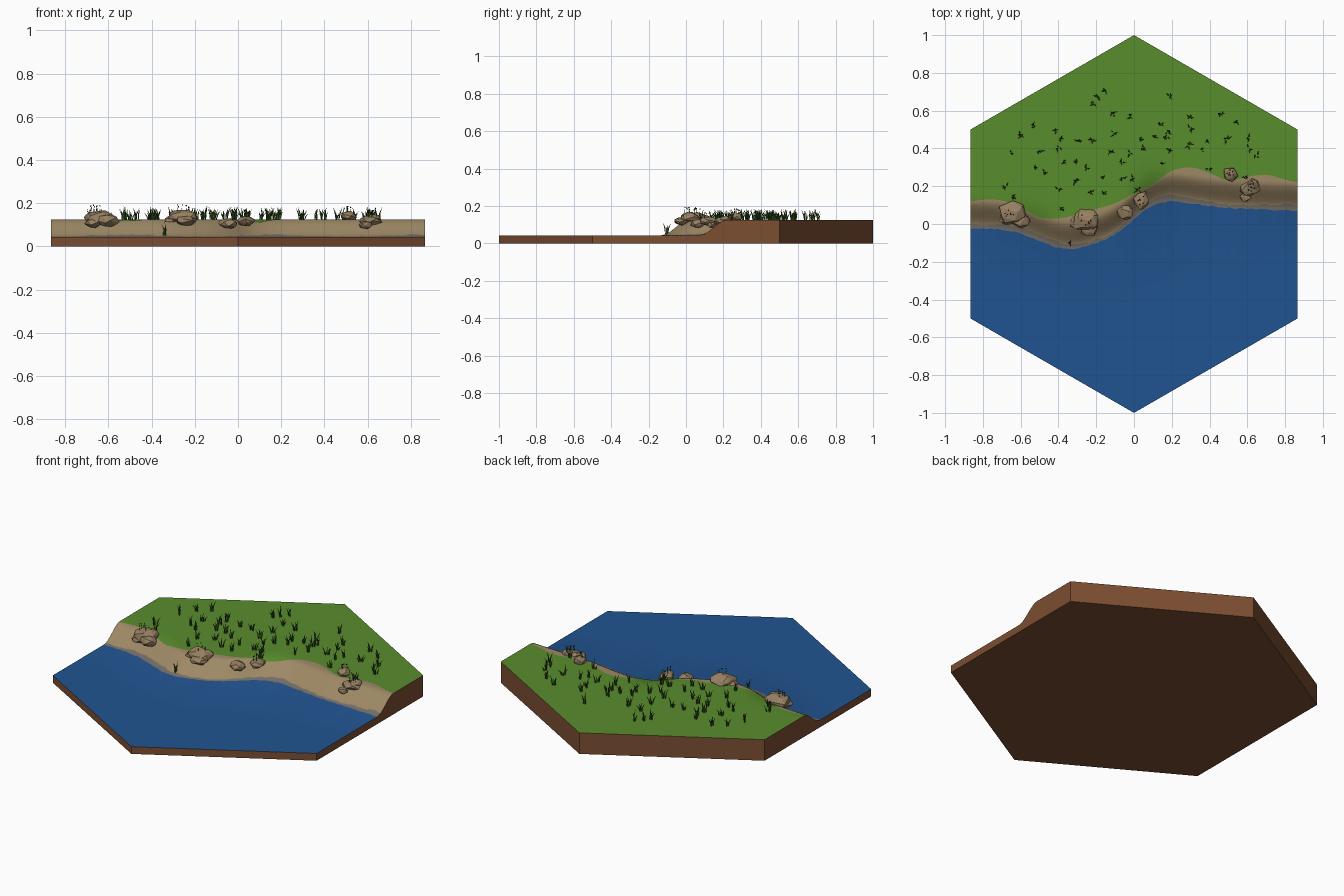
import bpy, bmesh, math, random
from mathutils import Vector

if "Cube" in bpy.data.objects:
    bpy.data.objects.remove(bpy.data.objects["Cube"])
random.seed(7)


def material(name, r, g, b):
    lin = lambda c: ((c / 255 + 0.055) / 1.055) ** 2.4
    m = bpy.data.materials.new(name)
    m.diffuse_color = (lin(r), lin(g), lin(b), 1)
    m.use_nodes = True
    m.node_tree.nodes["Principled BSDF"].inputs["Base Color"].default_value = m.diffuse_color
    return m


WATER = material("water blue", 33, 84, 145)
WET = material("wet sand", 118, 112, 104)
SAND = material("sand", 158, 137, 102)
GRASS = material("grass green", 88, 140, 44)
SOIL = material("soil brown", 124, 78, 50)
ROCK = material("rock tan", 150, 128, 98)
BLADE = material("blade green", 56, 90, 30)
SEED = material("dark seed", 40, 42, 24)


def finish(bm, name, mats):
    me = bpy.data.meshes.new(name)
    bm.to_mesh(me)
    bm.free()
    for m in mats:
        me.materials.append(m)
    ob = bpy.data.objects.new(name, me)
    bpy.context.collection.objects.link(ob)
    return ob


def spline(pts, x):
    # smooth curve through (x, y) points
    i = 0
    while i < len(pts) - 2 and x > pts[i + 1][0]:
        i += 1
    (x0, y0), (x1, y1) = pts[i], pts[i + 1]
    slope = lambda k: ((pts[min(k + 1, len(pts) - 1)][1] - pts[max(k - 1, 0)][1])
                       / (pts[min(k + 1, len(pts) - 1)][0] - pts[max(k - 1, 0)][0]))
    h = x1 - x0
    t = (x - x0) / h
    return ((2*t**3 - 3*t**2 + 1) * y0 + (t**3 - 2*t**2 + t) * h * slope(i)
            + (3*t**2 - 2*t**3) * y1 + (t**3 - t**2) * h * slope(i + 1))


W = math.sqrt(3) / 2
SHORE = [(-W, -.02), (-.7, -.03), (-.6, -.05), (-.5, -.09), (-.4, -.125), (-.3, -.13),
         (-.15, -.08), (-.05, -.02), (.05, .07), (.12, .105), (.2, .12), (.3, .11),
         (.45, .09), (.6, .08), (W, .07)]
TURF = [(-W, .12), (-.75, .13), (-.65, .11), (-.5, .035), (-.4, .03), (-.3, .05), (-.2, .08),
        (-.1, .11), (0, .16), (.1, .21), (.2, .28), (.3, .30), (.4, .27), (.5, .23),
        (.6, .25), (.7, .26), (.8, .235), (W, .22)]
LOW, HIGH = 0.043, 0.125


def ground(x, y):
    d = (y - spline(SHORE, x)) / 0.15
    t = max(0, min(1, d))
    return LOW + (HIGH - LOW) * t * t * (3 - 2 * t)


# hexagonal tile: water, bank and meadow on a block of soil
bm = bmesh.new()
COLS, BANK, LAND = 96, 12, 8
columns = []
for c in range(COLS + 1):
    x = -W + 2 * W * c / COLS
    end = 1 - abs(x) / math.sqrt(3)
    s, g = spline(SHORE, x), spline(TURF, x)
    wet = s + 0.026 + 0.008 * math.sin(9 * x) + random.uniform(-.005, .005)
    s += random.uniform(-.004, .004)
    ys = [-end, (s - end) / 2, s, wet]
    ys += [wet + (g - wet) * k / BANK for k in range(1, BANK + 1)]
    ys += [g + (end - g) * k / LAND for k in range(1, LAND + 1)]
    columns.append([bm.verts.new((x, y, ground(x, y))) for y in ys])
for a, b in zip(columns, columns[1:]):
    for r in range(len(a) - 1):
        f = bm.faces.new((a[r], b[r], b[r + 1], a[r + 1]))
        f.smooth = True
        f.material_index = 0 if r < 2 else 1 if r < 3 else 2 if r < 3 + BANK else 3
rim = [e for e in bm.edges if e.is_boundary]
ret = bmesh.ops.extrude_edge_only(bm, edges=rim)["geom"]
for v in ret:
    if isinstance(v, bmesh.types.BMVert):
        v.co.z = 0
for f in ret:
    if isinstance(f, bmesh.types.BMFace):
        f.material_index = 4
        f.smooth = False
for e in rim:
    e.smooth = False
base = bmesh.ops.contextual_create(bm, geom=[e for e in bm.edges if e.is_boundary])["faces"]
for f in base:
    f.material_index = 4
    f.smooth = False
bmesh.ops.recalc_face_normals(bm, faces=bm.faces)
finish(bm, "hex_terrain", [WATER, WET, SAND, GRASS, SOIL])


# rocks: faceted hulls, (x, y, z, radius x, radius y, radius z)
ROCKS = [(-.64, .06, .13, .075, .065, .036), (-.60, .02, .12, .05, .045, .03),
         (-.67, .03, .11, .04, .04, .025),
         (-.26, .02, .135, .075, .06, .033), (-.24, -.02, .12, .05, .045, .025),
         (-.31, .01, .12, .035, .035, .02),
         (-.045, .065, .105, .05, .042, .024), (.04, .125, .118, .04, .05, .027),
         (.51, .265, .14, .04, .038, .024), (.61, .185, .118, .055, .04, .024),
         (.63, .21, .13, .035, .03, .02), (.59, .14, .10, .03, .025, .018)]
for n, (x, y, z, rx, ry, rz) in enumerate(ROCKS):
    bm = bmesh.new()
    for k in range(22):
        # evenly spread directions, jittered
        h = 1 - 2 * (k + 0.5) / 22
        a = 2.4 * k + random.uniform(-.35, .35)
        q = math.sqrt(1 - h * h)
        j = random.uniform(.88, 1.12)
        bm.verts.new((x + rx * j * q * math.cos(a), y + ry * j * q * math.sin(a), z + rz * j * h))
    hull = bmesh.ops.convex_hull(bm, input=bm.verts)
    bmesh.ops.delete(bm, geom=list({v for v in hull["geom_interior"]
                                    if isinstance(v, bmesh.types.BMVert)}), context='VERTS')
    bmesh.ops.recalc_face_normals(bm, faces=bm.faces)
    finish(bm, f"rock_{n + 1}", [ROCK])


def blade(bm, x, y, z, ang, lean, height, width):
    # bent three-sided spike
    out = Vector((math.cos(ang), math.sin(ang), 0))
    rings = []
    for t, w in ((0, .6), (.5, 1)):
        c = Vector((x, y, z + height * t)) + out * lean * (.15 + t * t)
        rings.append([bm.verts.new(c + Vector((math.cos(ang + k * 2.094), math.sin(ang + k * 2.094), 0))
                                   * width * w) for k in range(3)])
    tip = bm.verts.new(Vector((x, y, z + height)) + out * lean * 1.15)
    for k in range(3):
        m = (k + 1) % 3
        bm.faces.new((rings[0][k], rings[0][m], rings[1][m], rings[1][k]))
        bm.faces.new((rings[1][k], rings[1][m], tip))


# grass tufts scattered over the meadow, in hundredths
TUFTS = [(-15, 71), (-22, 64), (-19, 67), (19, 68), (-41, 50), (-53, 52), (-60, 47), (-39, 45),
         (-29, 44), (-22, 44), (-40, 40), (-65, 38), (-50, 38), (-37, 33), (-31, 33), (-52, 30),
         (-47, 27), (-31, 23), (-25, 30), (-11, 58), (-2, 57), (-11, 48), (-12, 38), (-7, 33),
         (-2, 37), (4, 45), (11, 46), (14, 53), (18, 49), (5, 40), (17, 46), (30, 56), (30, 50),
         (29, 42), (46, 58), (54, 54), (49, 45), (39, 44), (36, 39), (61, 45), (61, 40), (65, 36),
         (40, 29), (19, 39), (15, 32), (-1, 24), (-6, 24), (-16, 25), (-40, 18), (-23, 17),
         (-16, 16), (2, 18), (-68, 20), (-64, 14), (-38, 8), (59, 25), (63, 22), (-34, -10)]
bm = bmesh.new()
for px, py in TUFTS:
    x, y = px / 100, py / 100
    turn = random.uniform(0, 6.28)
    count = random.randint(4, 6)
    for k in range(count):
        blade(bm, x + random.uniform(-.008, .008), y + random.uniform(-.008, .008),
              ground(x, y) - .003, turn + k * 6.28 / count + random.uniform(-.4, .4),
              random.uniform(.006, .024), random.uniform(.032, .064), .0036)
bmesh.ops.recalc_face_normals(bm, faces=bm.faces)
finish(bm, "grass_tufts", [BLADE])

# tiny sprigs with dark seeds on the larger rocks
bm = bmesh.new()
for x, y, z, rx, ry, rz in (ROCKS[0], ROCKS[3], ROCKS[7], ROCKS[8], ROCKS[9]):
    for k in range(7):
        a = random.uniform(0, 6.28)
        d = random.uniform(.1, .6)
        sx, sy = x + rx * d * math.cos(a), y + ry * d * math.sin(a)
        top = z + rz * 1.1 + random.uniform(.008, .022)
        blade(bm, sx, sy, z + rz * .5, a, .002, top - z - rz * .5, .001)
        old = set(bm.faces)
        seed = bmesh.ops.create_icosphere(bm, subdivisions=1, radius=.0035)
        bmesh.ops.translate(bm, verts=seed["verts"], vec=(sx, sy, top))
        for f in bm.faces:
            if f not in old:
                f.material_index = 1
bmesh.ops.recalc_face_normals(bm, faces=bm.faces)
finish(bm, "rock_sprigs", [BLADE, SEED])
